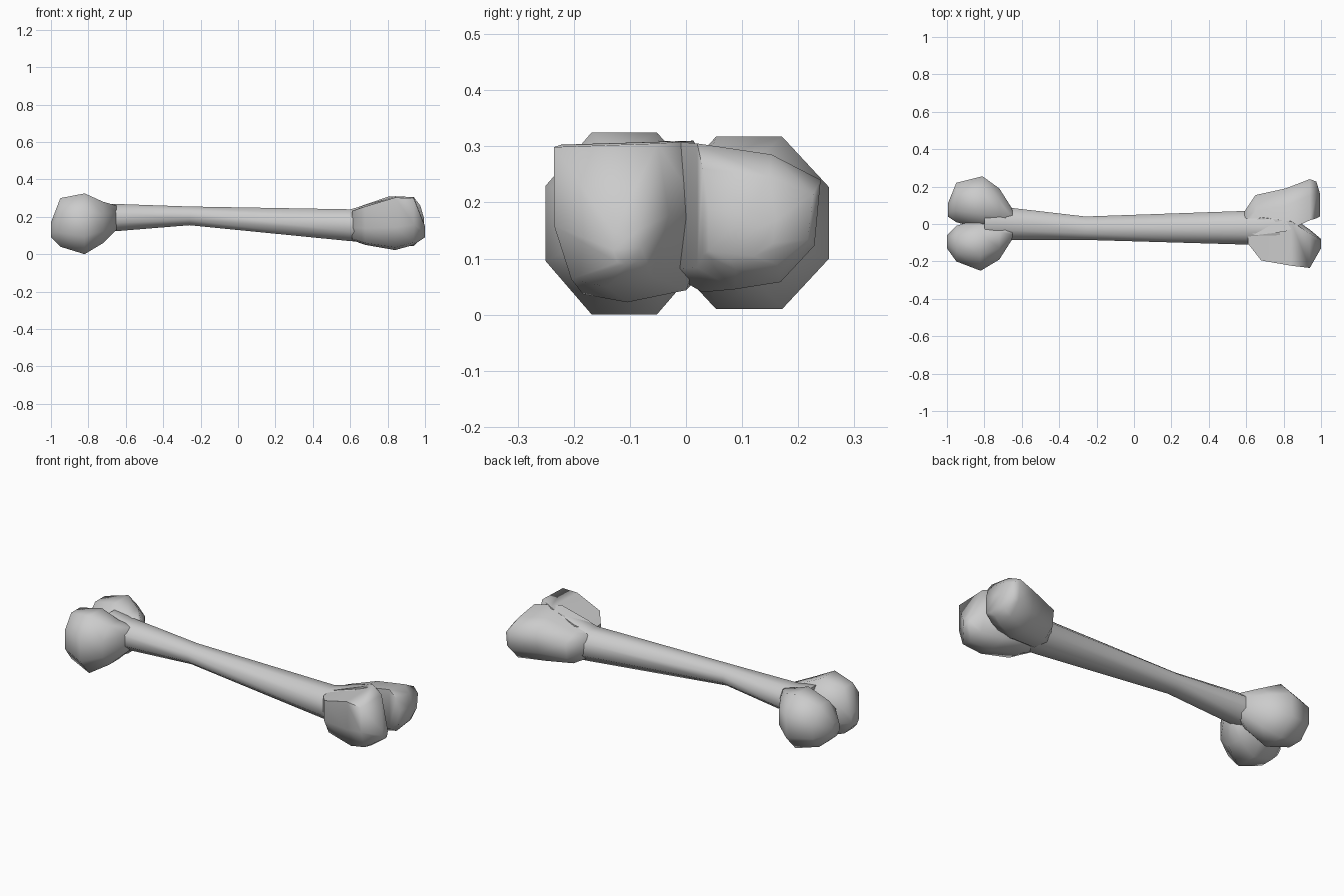
import bpy, bmesh, math

cube = bpy.data.objects.get("Cube")
if cube:
    bpy.data.objects.remove(cube, do_unlink=True)

grey = bpy.data.materials.new("bone grey")
grey.use_nodes = True
colour = (0.6, 0.6, 0.6, 1)
grey.diffuse_color = colour
grey.node_tree.nodes["Principled BSDF"].inputs["Base Color"].default_value = colour


def loft(name, profile, sections):
    """Skin a unit profile fitted to each section (x, y range, z range)."""
    bm = bmesh.new()
    rings = []
    for x, y0, y1, z0, z1 in sections:
        rings.append([bm.verts.new((x, (y0 + y1) / 2 + u * (y1 - y0) / 2,
                                    (z0 + z1) / 2 + v * (z1 - z0) / 2))
                      for u, v in profile])
    n = len(profile)
    for a, b in zip(rings, rings[1:]):
        for i in range(n):
            j = (i + 1) % n
            bm.faces.new((a[i], a[j], b[j], b[i]))
    bm.faces.new(rings[0])
    bm.faces.new(rings[-1])
    bmesh.ops.recalc_face_normals(bm, faces=bm.faces)
    mesh = bpy.data.meshes.new(name)
    bm.to_mesh(mesh)
    bm.free()
    mesh.materials.append(grey)
    obj = bpy.data.objects.new(name, mesh)
    bpy.context.collection.objects.link(obj)
    bpy.ops.object.select_all(action="DESELECT")
    obj.select_set(True)
    bpy.context.view_layer.objects.active = obj
    bpy.ops.object.shade_smooth_by_angle(angle=math.radians(70))
    return obj


def polygon(n):
    """Regular polygon with flat sides touching the unit square."""
    r = 1 / math.cos(math.pi / n)
    return [(r * math.cos(math.tau * (i + 0.5) / n),
             r * math.sin(math.tau * (i + 0.5) / n)) for i in range(n)]


octagon = polygon(8)

# Shaft, narrowest off centre
loft("shaft", octagon, [
    (-0.8, -0.09, 0.09, 0.11, 0.29),
    (-0.69, -0.085, 0.09, 0.12, 0.27),
    (-0.26, -0.085, 0.04, 0.155, 0.255),
    (0.6, -0.11, 0.07, 0.07, 0.24),
    (0.78, -0.12, 0.09, 0.06, 0.29)])

# Round knobs at one end
loft("back_knob", octagon, [
    (-0.995, 0.04, 0.11, 0.09, 0.17),
    (-0.95, 0.01, 0.22, 0.05, 0.28),
    (-0.81, -0.03, 0.255, 0.01, 0.317),
    (-0.72, -0.02, 0.19, 0.06, 0.28),
    (-0.65, 0, 0.08, 0.14, 0.26)])
loft("front_knob", octagon, [
    (-1, -0.13, -0.06, 0.09, 0.17),
    (-0.95, -0.2, -0.01, 0.04, 0.3),
    (-0.82, -0.25, 0.03, 0, 0.325),
    (-0.72, -0.19, 0.02, 0.06, 0.28),
    (-0.65, -0.08, 0, 0.13, 0.26)])

# Boxier forked lobes at the other end
loft("back_lobe",
     [(-1, 1), (0.2, 0.85), (1, 0.5), (0.9, -0.4), (0.35, -0.9),
      (-0.4, -1), (-1, -0.7)], [
         (0.59, -0.03, 0.065, 0.09, 0.235),
         (0.65, -0.06, 0.155, 0.06, 0.255),
         (0.81, -0.04, 0.19, 0.04, 0.31),
         (0.94, 0.02, 0.24, 0.045, 0.305),
         (0.975, 0.03, 0.227, 0.08, 0.26),
         (0.995, 0.04, 0.16, 0.1, 0.19)])
loft("front_lobe",
     [(-1, 0.95), (-1, -0.15), (-0.7, -0.9), (-0.1, -1), (0.7, -0.85),
      (1, 0), (0.8, 1)], [
         (0.61, -0.105, 0.02, 0.075, 0.235),
         (0.68, -0.195, 0.06, 0.05, 0.26),
         (0.84, -0.223, 0.04, 0.022, 0.31),
         (0.94, -0.235, -0.03, 0.05, 0.305),
         (1, -0.13, -0.08, 0.09, 0.15)])
